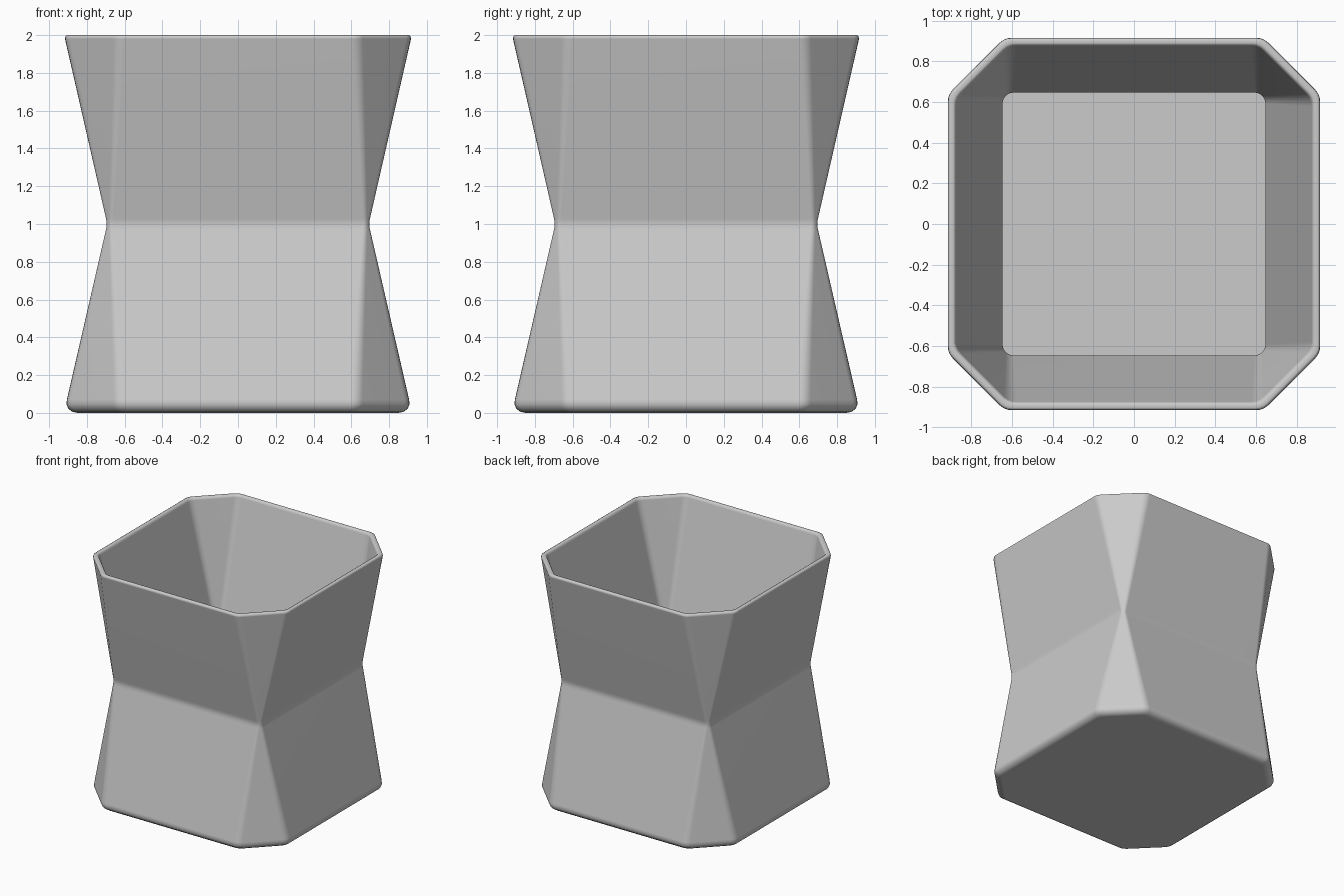
import bpy
import bmesh
from mathutils import Vector

if "Cube" in bpy.data.objects:
    bpy.data.objects.remove(bpy.data.objects["Cube"])

grey = bpy.data.materials.new("plain grey")
grey.use_nodes = True
COLOUR = (0.6, 0.6, 0.6, 1)
grey.diffuse_color = COLOUR
grey.node_tree.nodes["Principled BSDF"].inputs["Base Color"].default_value = COLOUR


def ring(bm, z, half, flat):
    """Square section with cut corners; each corner edge is slightly rounded."""
    corners = []
    for sx, sy in ((1, 1), (-1, 1), (-1, -1), (1, -1)):
        pair = [Vector((half * sx, flat * sy, z)), Vector((flat * sx, half * sy, z))]
        corners += pair if sx * sy > 0 else pair[::-1]
    r = min(0.035, 0.4 * (half - flat) * 1.414)
    verts = []
    for i, p in enumerate(corners):
        a = p + (corners[i - 1] - p).normalized() * r
        b = p + (corners[(i + 1) % 8] - p).normalized() * r
        for t in (0, 0.33, 0.67, 1):
            verts.append(bm.verts.new(a * (1 - t) ** 2 + p * 2 * t * (1 - t) + b * t * t))
    return verts


# Outer wall, rounded rim, inner wall: height, half width, half flat length
profile = [
    (0.00, 0.850, 0.61), (0.006, 0.877, 0.62), (0.022, 0.898, 0.63),
    (0.045, 0.908, 0.635), (0.07, 0.906, 0.635),
    (0.97, 0.699, 0.674), (0.99, 0.695, 0.675), (1.01, 0.695, 0.675), (1.03, 0.699, 0.674),
    (1.98, 0.916, 0.636), (1.995, 0.913, 0.634), (2.00, 0.904, 0.630),
    (2.00, 0.889, 0.622), (1.995, 0.880, 0.617), (1.98, 0.874, 0.614),
    (1.03, 0.651, 0.614), (1.00, 0.646, 0.614), (0.97, 0.651, 0.614),
    (0.05, 0.860, 0.614),
]

bm = bmesh.new()
rings = [ring(bm, *p) for p in profile]
for low, high in zip(rings, rings[1:]):
    n = len(low)
    for i in range(n):
        j = (i + 1) % n
        bm.faces.new((low[i], low[j], high[j], high[i]))
bm.faces.new(rings[0][::-1])   # underside
bm.faces.new(rings[-1])        # inside floor
bmesh.ops.recalc_face_normals(bm, faces=bm.faces)
mesh = bpy.data.meshes.new("pot")
bm.to_mesh(mesh)
bm.free()

pot = bpy.data.objects.new("pot", mesh)
bpy.context.collection.objects.link(pot)
mesh.materials.append(grey)
bpy.context.view_layer.objects.active = pot
pot.select_set(True)
bpy.ops.object.shade_smooth_by_angle(angle=0.9)

# Keep the large panels flat while the rounded edges shade softly
weighted = pot.modifiers.new("flat panels", 'WEIGHTED_NORMAL')
weighted.keep_sharp = True
